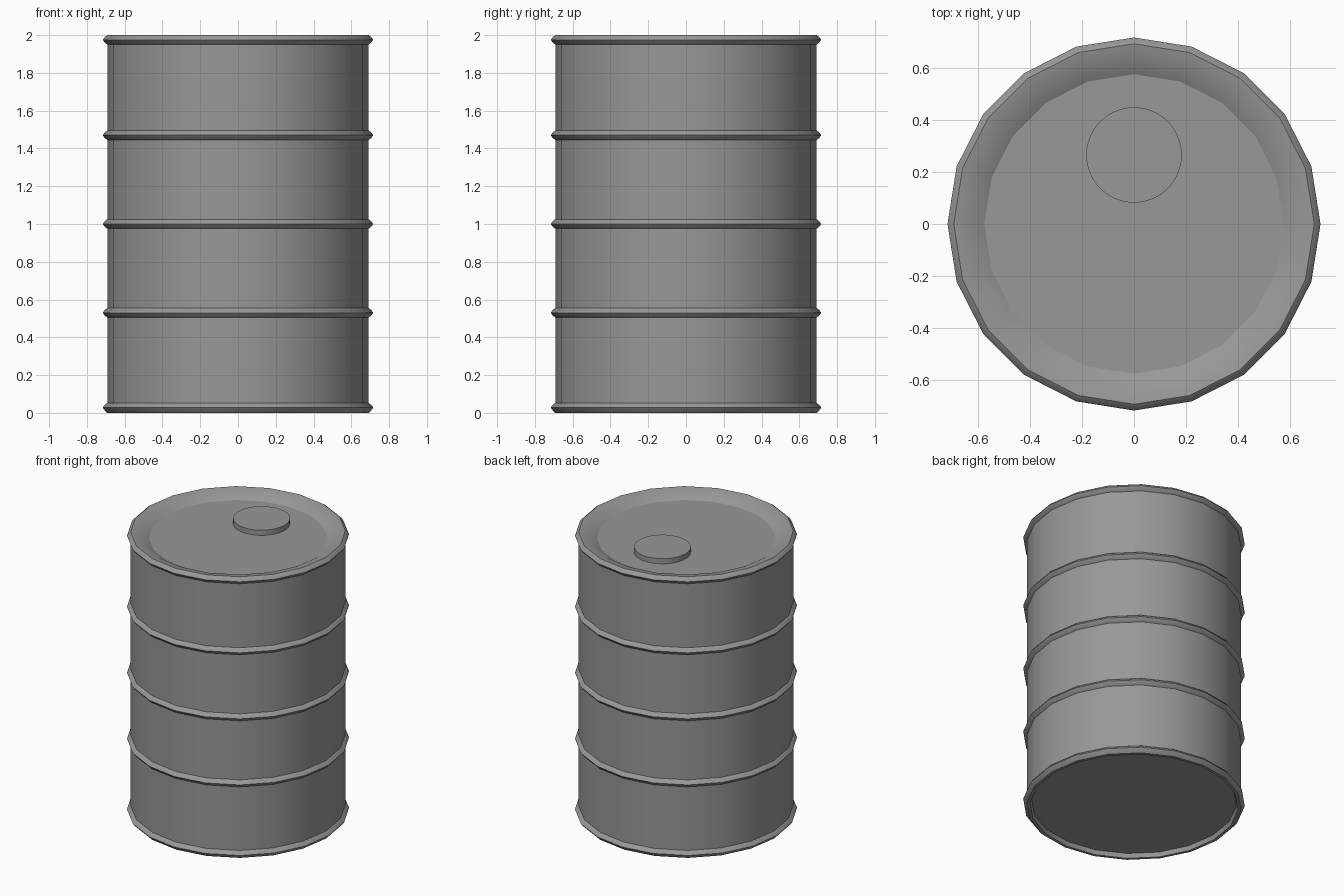
import bpy, bmesh
from math import sin, cos, pi, radians

if "Cube" in bpy.data.objects:
    bpy.data.objects.remove(bpy.data.objects["Cube"])

# Dark grey paint
paint = bpy.data.materials.new("dark_grey_paint")
paint.diffuse_color = (0.315, 0.315, 0.315, 1)
paint.use_nodes = True
paint.node_tree.nodes["Principled BSDF"].inputs["Base Color"].default_value = paint.diffuse_color


def lathe(name, profile, sides, centre=(0, 0), angle=20):
    """Revolve an (r, z) profile and close both ends with n-gons."""
    bm = bmesh.new()
    rings = []
    for r, z in profile:
        rings.append([bm.verts.new((r * cos(2 * pi * i / sides),
                                    r * sin(2 * pi * i / sides), z))
                      for i in range(sides)])
    for a, b in zip(rings, rings[1:]):
        for i in range(sides):
            j = (i + 1) % sides
            bm.faces.new((a[i], a[j], b[j], b[i]))
    bm.faces.new(rings[0][::-1])
    bm.faces.new(rings[-1])
    bmesh.ops.recalc_face_normals(bm, faces=bm.faces)
    mesh = bpy.data.meshes.new(name)
    bm.to_mesh(mesh)
    bm.free()
    mesh.materials.append(paint)
    obj = bpy.data.objects.new(name, mesh)
    obj.location = (centre[0], centre[1], 0)
    bpy.context.collection.objects.link(obj)
    bpy.ops.object.select_all(action='DESELECT')
    obj.select_set(True)
    bpy.context.view_layer.objects.active = obj
    bpy.ops.object.shade_smooth_by_angle(angle=radians(angle))
    return obj


# Drum shell: recessed base, hoops, recessed lid
R = 0.692
hoop = [(R, -0.025), (0.705, -0.015), (0.716, 0), (0.705, 0.015), (R, 0.025)]
profile = [(0.662, 0.03), (0.672, 0.0), (R, 0.0)]
profile += [(r, 0.028 + z) for r, z in hoop[1:]]
for height in (0.53, 1.0, 1.47):
    profile += [(r, height + z) for r, z in hoop]
profile += [(r, 1.975 + z) for r, z in hoop[:-1]]
profile += [(R, 2.0), (0.637, 1.99), (0.575, 1.956)]
lathe("drum_shell", profile, 20)

# Filler cap on the lid
lathe("filler_cap", [(0.183, 1.94), (0.183, 1.993)], 48, (0, 0.265))
